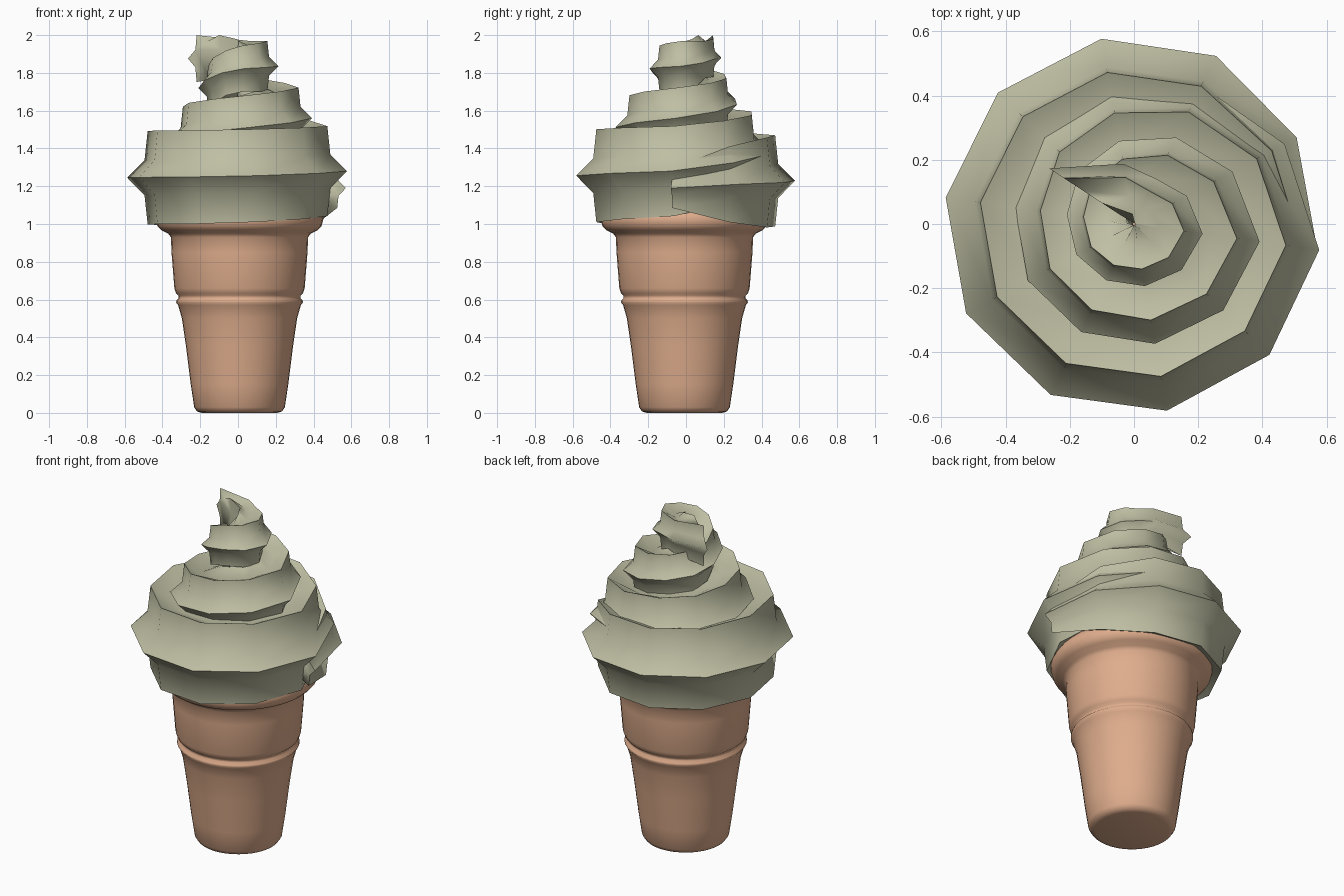
import bpy, bmesh, math

if "Cube" in bpy.data.objects:
    bpy.data.objects.remove(bpy.data.objects["Cube"])


def material(name, rgb):
    m = bpy.data.materials.new(name)
    m.diffuse_color = (*rgb, 1.0)
    m.use_nodes = True
    m.node_tree.nodes["Principled BSDF"].inputs["Base Color"].default_value = m.diffuse_color
    return m


def finish(name, bm, mat, angle):
    bmesh.ops.recalc_face_normals(bm, faces=bm.faces[:])
    me = bpy.data.meshes.new(name)
    bm.to_mesh(me)
    bm.free()
    ob = bpy.data.objects.new(name, me)
    bpy.context.collection.objects.link(ob)
    me.materials.append(mat)
    bpy.ops.object.select_all(action='DESELECT')
    ob.select_set(True)
    bpy.context.view_layer.objects.active = ob
    bpy.ops.object.shade_smooth_by_angle(angle=math.radians(angle))
    return ob


def skin(bm, rings):
    n = len(rings[0])
    for a, b in zip(rings, rings[1:]):
        for i in range(n):
            j = (i + 1) % n
            bm.faces.new((a[i], a[j], b[j], b[i]))
    bm.faces.new(rings[0])
    bm.faces.new(rings[-1])


wafer = material("wafer_tan", (0.74, 0.42, 0.265))
cream = material("pale_green_cream", (0.52, 0.52, 0.37))

# Wafer cup: a turned profile with a bead and a flared rim
profile = [(0.20, 0.0), (0.225, 0.008), (0.24, 0.03), (0.258, 0.15), (0.283, 0.35),
           (0.305, 0.5), (0.325, 0.57), (0.336, 0.585), (0.334, 0.595), (0.322, 0.607),
           (0.322, 0.62), (0.336, 0.632), (0.345, 0.66), (0.36, 0.85), (0.363, 0.93),
           (0.378, 0.95), (0.415, 0.968), (0.435, 0.99), (0.445, 1.03), (0.42, 1.08),
           (0.38, 1.085)]
bm = bmesh.new()
SEG = 40
rings = []
for r, z in profile:
    rings.append([bm.verts.new((0.008 + r * math.cos(math.tau * i / SEG),
                                -0.008 + r * math.sin(math.tau * i / SEG), z))
                  for i in range(SEG)])
skin(bm, rings)
finish("wafer_cup", bm, wafer, 75)

# Cream swirl keys: turns, path radius, star radius, height
keys = [(0.0, 0.47, 0.11, 1.19), (0.1, 0.37, 0.21, 1.21), (0.2, 0.34, 0.25, 1.22),
        (0.5, 0.34, 0.26, 1.245), (0.75, 0.34, 0.26, 1.25), (1.0, 0.34, 0.25, 1.28),
        (1.25, 0.25, 0.21, 1.39), (1.5, 0.19, 0.19, 1.44), (1.75, 0.20, 0.18, 1.50),
        (2.0, 0.23, 0.17, 1.56), (2.25, 0.14, 0.14, 1.65), (2.5, 0.09, 0.125, 1.72),
        (2.75, 0.07, 0.125, 1.82), (3.0, 0.08, 0.14, 1.835), (3.25, 0.05, 0.095, 1.88),
        (3.43, 0.19, 0.13, 1.876)]


def sample(t):
    for a, b in zip(keys, keys[1:]):
        if t <= b[0]:
            f = (t - a[0]) / (b[0] - a[0])
            return [p + (q - p) * f for p, q in zip(a[1:], b[1:])]
    return keys[-1][1:]


# Six-pointed star section swept along the rising spiral
bm = bmesh.new()
rings = []
for t in [i * 0.1 for i in range(34)] + [3.43]:
    rho, s, z = sample(t)
    ang = math.tau * t - math.radians(8)
    ring = []
    for k in range(12):
        a = math.tau * k / 12
        d = s * (0.71 if k % 2 else 0.97 if k == 0 else 1.1)
        r = max(0.004, rho + d * math.cos(a))
        ring.append(bm.verts.new((r * math.cos(ang), r * math.sin(ang), z + d * math.sin(a))))
    rings.append(ring)
skin(bm, rings)
finish("cream_swirl", bm, cream, 80)
